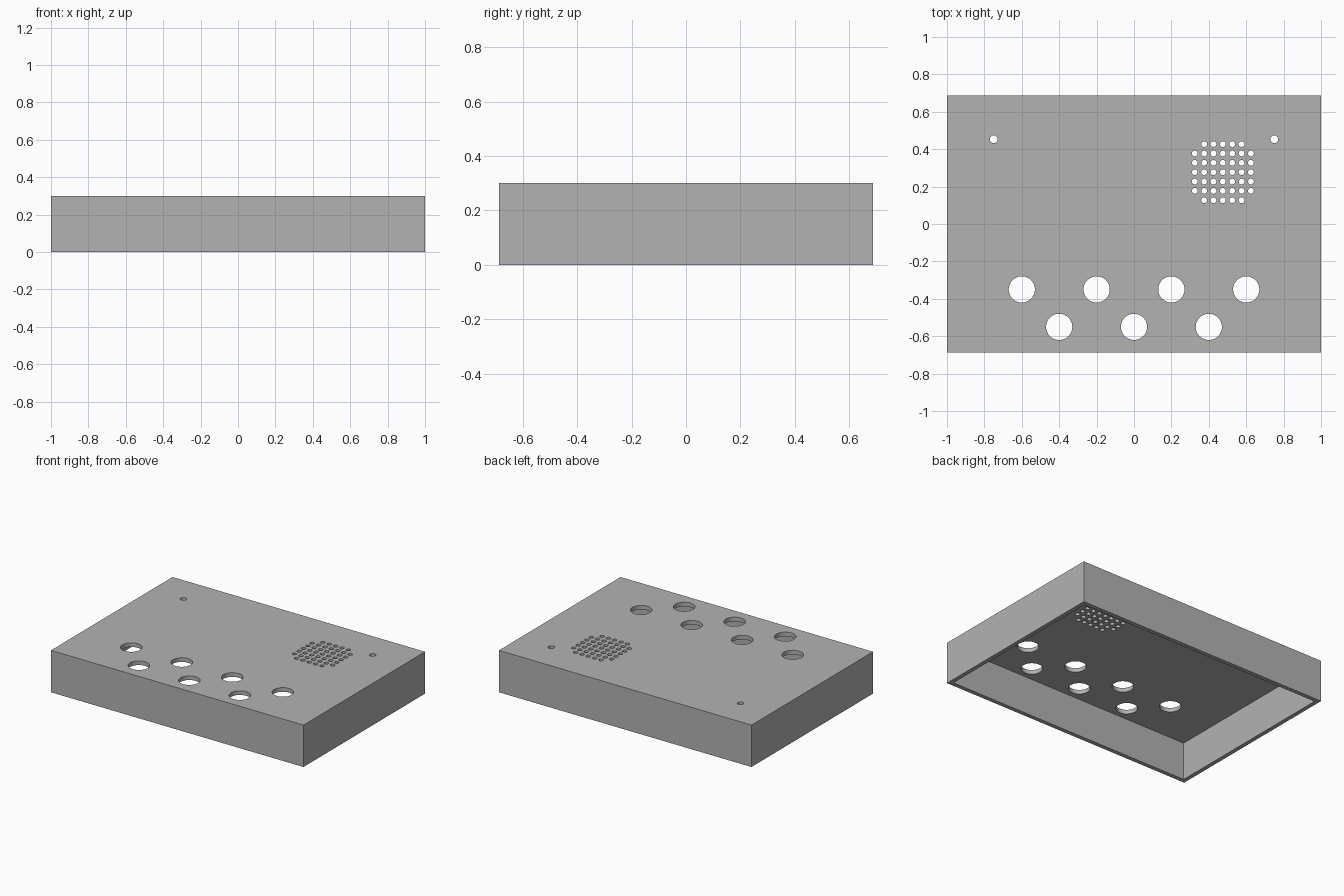
import bpy, bmesh
from mathutils import Matrix, Vector

if "Cube" in bpy.data.objects:
    bpy.data.objects.remove(bpy.data.objects["Cube"], do_unlink=True)

LENGTH, DEPTH, HEIGHT, WALL = 2.0, 1.375, 0.3, 0.03

grey = bpy.data.materials.new("light grey")
grey.use_nodes = True
colour = (0.45, 0.45, 0.45, 1)
grey.diffuse_color = colour
grey.node_tree.nodes["Principled BSDF"].inputs["Base Color"].default_value = colour


def add_box(bm, size, centre):
    bmesh.ops.create_cube(bm, size=1, matrix=Matrix.Translation(centre) @ Matrix.Diagonal((*size, 1)))


def add_drill(bm, x, y, radius, sides):
    bmesh.ops.create_cone(bm, cap_ends=True, segments=sides, radius1=radius, radius2=radius,
                          depth=4 * WALL, matrix=Matrix.Translation((x, y, HEIGHT)))


def make_object(name, bm):
    mesh = bpy.data.meshes.new(name)
    bm.to_mesh(mesh)
    bm.free()
    mesh.materials.append(grey)
    obj = bpy.data.objects.new(name, mesh)
    bpy.context.collection.objects.link(obj)
    return obj


def cut(target, cutter):
    mod = target.modifiers.new(cutter.name, 'BOOLEAN')
    mod.operation, mod.solver, mod.object = 'DIFFERENCE', 'EXACT', cutter
    bpy.context.view_layer.objects.active = target
    bpy.ops.object.modifier_apply(modifier=mod.name)
    bpy.data.objects.remove(cutter, do_unlink=True)


# Enclosure block
bm = bmesh.new()
add_box(bm, (LENGTH, DEPTH, HEIGHT), Vector((0, 0, HEIGHT / 2)))
enclosure = make_object("enclosure_lid", bm)

# Hollow, open at the bottom
bm = bmesh.new()
add_box(bm, (LENGTH - 2 * WALL, DEPTH - 2 * WALL, HEIGHT), Vector((0, 0, HEIGHT / 2 - WALL)))
cut(enclosure, make_object("cavity_cutter", bm))

bm = bmesh.new()
# Two staggered rows of button holes
for i in range(7):
    add_drill(bm, 0.2 * (i - 3), -0.55 if i % 2 else -0.35, 0.07, 48)
# Screw holes
for side in (-1, 1):
    add_drill(bm, side * 0.75, 0.453, 0.021, 24)
# Speaker grille: square grid without its corners
for i in range(-3, 4):
    for j in range(-3, 4):
        if abs(i) + abs(j) < 6:
            add_drill(bm, 0.475 + 0.05 * i, 0.277 + 0.05 * j, 0.0155, 20)
cut(enclosure, make_object("hole_cutter", bm))

# Smooth hole walls, sharp box edges
bpy.ops.object.select_all(action='DESELECT')
enclosure.select_set(True)
bpy.context.view_layer.objects.active = enclosure
bpy.ops.object.shade_smooth_by_angle()
